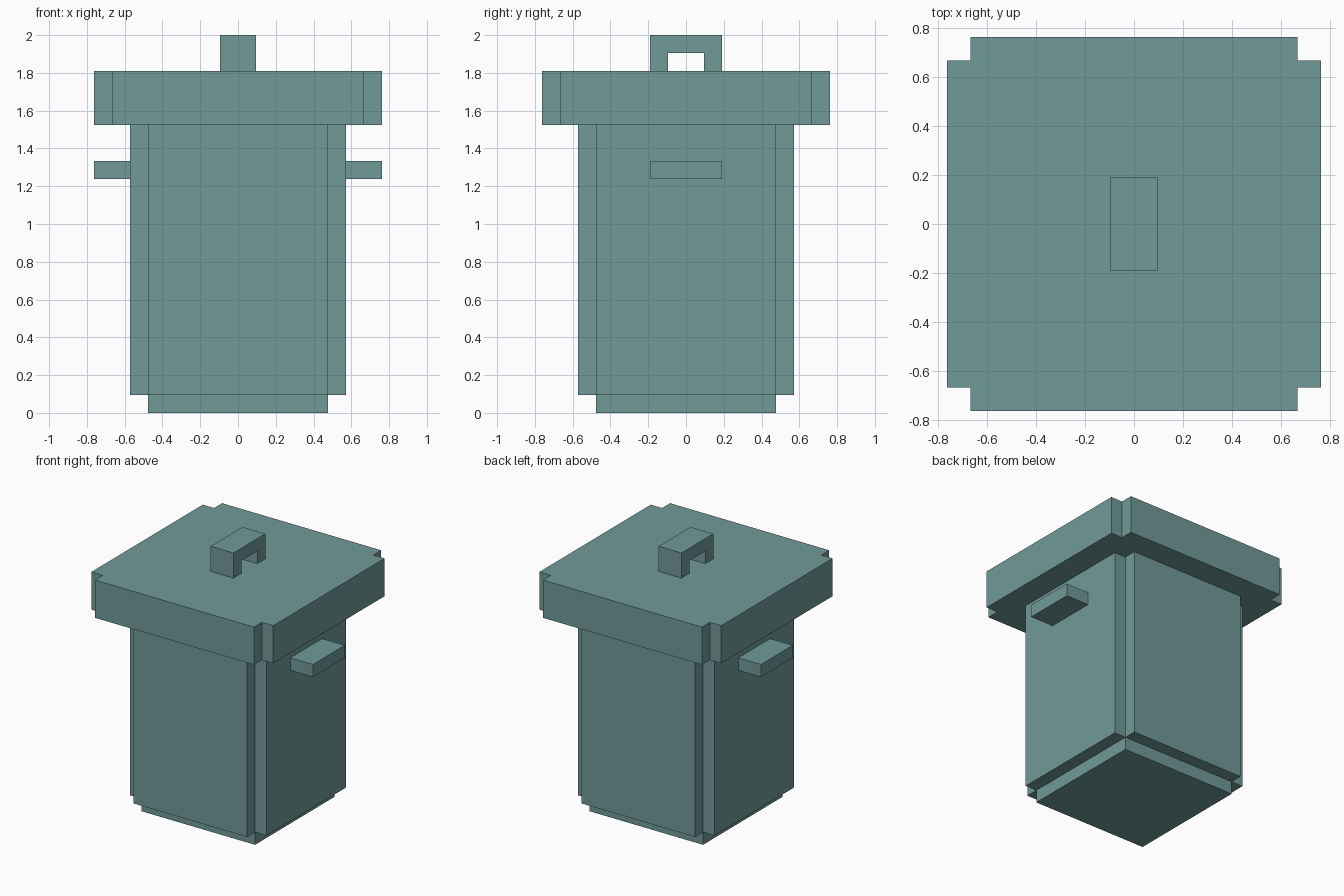
import bpy, bmesh

if "Cube" in bpy.data.objects:
    bpy.data.objects.remove(bpy.data.objects["Cube"])

U = 2 / 21  # block unit: the model is 21 units tall

mat = bpy.data.materials.new("grey teal")
mat.diffuse_color = (0.162, 0.323, 0.314, 1)
mat.use_nodes = True
mat.node_tree.nodes["Principled BSDF"].inputs["Base Color"].default_value = mat.diffuse_color


def extrude(name, profile, start, vec):
    """Closed prism from a profile; start maps (a, b) to 3D, all in block units."""
    bm = bmesh.new()
    face = bm.faces.new([bm.verts.new(start(a, b)) for a, b in profile])
    top = bmesh.ops.extrude_face_region(bm, geom=[face])["geom"]
    verts = [v for v in top if isinstance(v, bmesh.types.BMVert)]
    bmesh.ops.translate(bm, verts=verts, vec=vec)
    bmesh.ops.scale(bm, verts=bm.verts, vec=(U, U, U))
    bmesh.ops.recalc_face_normals(bm, faces=bm.faces)
    mesh = bpy.data.meshes.new(name)
    bm.to_mesh(mesh)
    bm.free()
    mesh.materials.append(mat)
    obj = bpy.data.objects.new(name, mesh)
    bpy.context.collection.objects.link(obj)
    return obj


def rect(x0, x1, y0, y1):
    return [(x0, y0), (x1, y0), (x1, y1), (x0, y1)]


def notched(r):
    """Square of half size r with one-unit notches at the corners."""
    s = r - 1
    return [(-s, -r), (s, -r), (s, -s), (r, -s), (r, s), (s, s),
            (s, r), (-s, r), (-s, s), (-r, s), (-r, -s), (-s, -s)]


def slab(name, profile, z0, z1):
    return extrude(name, profile, lambda a, b: (a, b, z0), (0, 0, z1 - z0))


# Bin: foot, body and lid
slab("base", rect(-5, 5, -5, 5), 0, 1)
slab("body", notched(6), 1, 16)
slab("lid", notched(8), 16, 19)

# Side grips
slab("right_grip", rect(6, 8, -2, 2), 13, 14)
slab("left_grip", rect(-8, -6, -2, 2), 13, 14)

# Lid handle: arch profile in the yz plane
arch = [(-2, 19), (-1, 19), (-1, 20), (1, 20), (1, 19), (2, 19), (2, 21), (-2, 21)]
extrude("lid_handle", arch, lambda a, b: (-1, a, b), (2, 0, 0))
